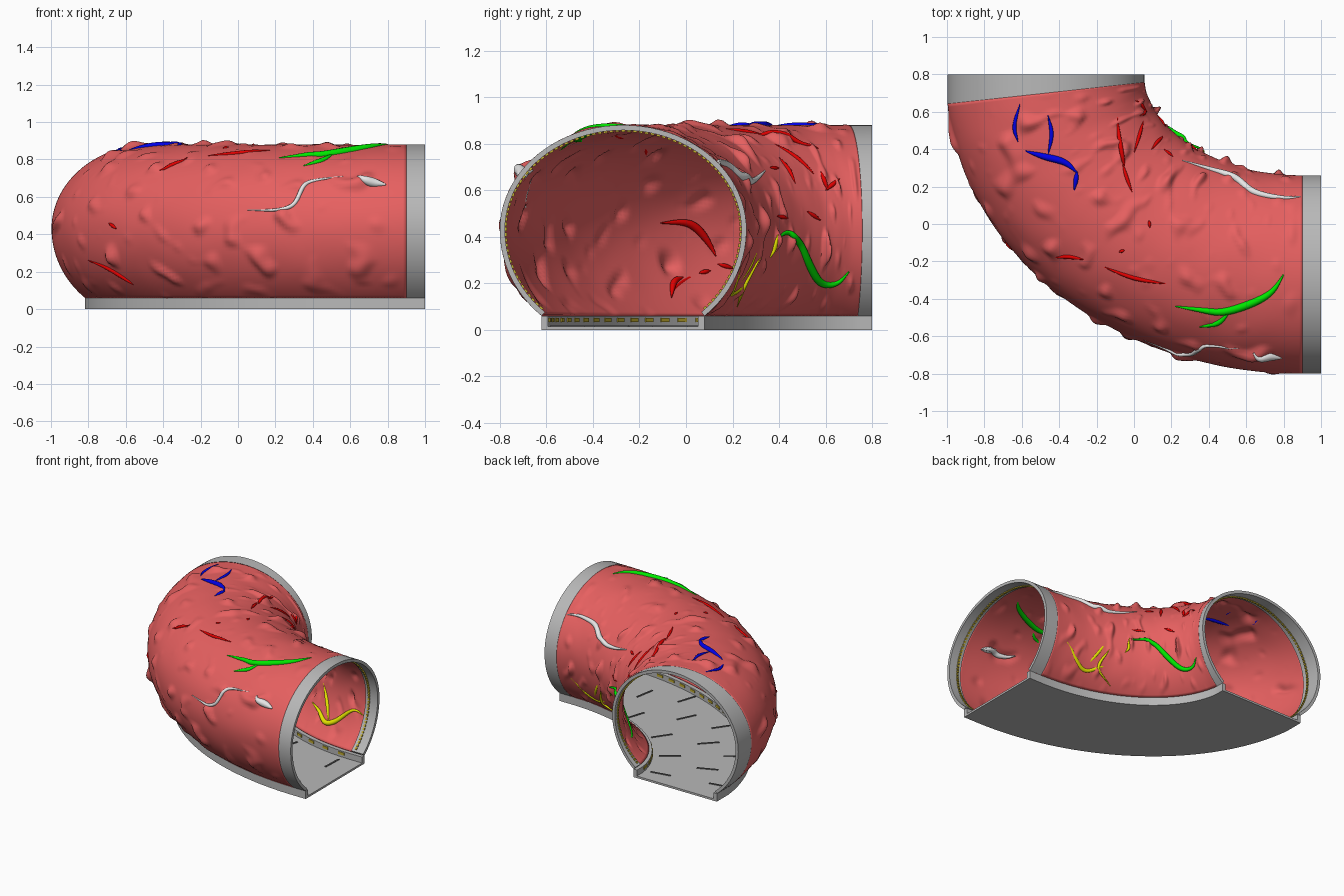
import bpy, bmesh, math
from mathutils import Vector, Matrix, noise
from mathutils.bvhtree import BVHTree

if "Cube" in bpy.data.objects:
    bpy.data.objects.remove(bpy.data.objects["Cube"])


def material(name, r, g, b):
    m = bpy.data.materials.new(name)
    m.diffuse_color = (r, g, b, 1)
    m.use_nodes = True
    m.node_tree.nodes["Principled BSDF"].inputs["Base Color"].default_value = m.diffuse_color
    return m


FLESH = material("flesh", 0.80, 0.118, 0.118)
GREY = material("grey", 0.48, 0.48, 0.48)
DARK = material("dark_grey", 0.13, 0.13, 0.13)
LAMP = material("lamp_amber", 0.55, 0.42, 0.03)
RED = material("deep_red", 0.75, 0.0, 0.0)
BLUE = material("blue", 0.0, 0.0, 0.80)
GREEN = material("green", 0.0, 0.80, 0.0)
WHITE = material("white", 0.80, 0.80, 0.80)
YELLOW = material("yellow", 0.80, 0.80, 0.0)

# Centre line of the tunnel
P = [Vector(p) for p in ((0.9, -0.27), (0.18, -0.27), (-0.41, 0.15), (-0.47, 0.70))]


def frame(t):
    u = 1 - t
    c = P[0]*u**3 + P[1]*3*u*u*t + P[2]*3*u*t*t + P[3]*t**3
    d = ((P[1]-P[0])*u*u + (P[2]-P[1])*2*u*t + (P[3]-P[2])*t*t).normalized()
    return c, d


def at(t, off, z):
    """Point beside the centre line; positive offset is the inner bend."""
    c, d = frame(t)
    return Vector((c.x + d.y*off, c.y - d.x*off, z))


def mouth(side, off, z, k):
    """Point in an end collar, k = 0 at the flesh, 1 at the open face."""
    p = at(side, off, z)
    if side == 0:
        p.x += 0.1*k
    else:
        p.y += (0.8 - p.y)*k
    return p


PHI = math.asin(0.37/0.493)


def arch(f, inset=0.0):
    """Arch section, f = 0..1 from the inner foot over the top to the outer foot."""
    a = -PHI + f*(math.pi + 2*PHI)
    rz = 0.45 if math.sin(a) > 0 else 0.493
    return (0.53-inset)*math.cos(a), 0.43 + (rz-inset)*math.sin(a)


def make(name, verts, faces, mat):
    me = bpy.data.meshes.new(name)
    me.from_pydata(verts, [], faces)
    bm = bmesh.new()
    bm.from_mesh(me)
    bmesh.ops.recalc_face_normals(bm, faces=bm.faces)
    bm.to_mesh(me)
    bm.free()
    me.materials.append(mat)
    ob = bpy.data.objects.new(name, me)
    bpy.context.collection.objects.link(ob)
    bpy.ops.object.select_all(action='DESELECT')
    ob.select_set(True)
    bpy.context.view_layer.objects.active = ob
    bpy.ops.object.shade_smooth_by_angle(angle=math.radians(50))
    return ob


def loft(rows, closed=False):
    """Vertices and faces joining equal rows of points."""
    n = len(rows[0])
    faces = [(i*n+j, i*n+(j+1) % n, (i+1)*n+(j+1) % n, (i+1)*n+j)
             for i in range(len(rows)-1) for j in range(n if closed else n-1)]
    if closed:
        faces += [tuple(range(n)), tuple((len(rows)-1)*n + j for j in range(n))]
    return [v for r in rows for v in r], faces


# Flesh tunnel with scattered round lumps
def lump(t, f):
    p = Vector((t*1.9, f*2.0, 0.3))
    h = max(0, noise.noise(p*9.5) - .18)**1.3*0.085 + noise.noise(p*6)*0.004
    return h*min(1, 12*t, 12*(1-t), 12*f+0.1, 12*(1-f)+0.1)


NS, NA = 150, 130
rows = []
for i in range(NS+1):
    row = []
    for j in range(NA+1):
        t, f = i/NS, j/NA
        off, z = arch(f, -lump(t, f))
        row.append(at(t, off, z))
    rows.append(row)
verts, faces = loft(rows)
tunnel = make("tunnel_wall", verts, faces, FLESH)
shell = tunnel.modifiers.new("thickness", 'SOLIDIFY')
shell.thickness, shell.offset = 0.01, -1
tree = BVHTree.FromPolygons(verts, faces)

# Grey end collars
N = 64
for side, name in ((0, "right_collar"), (1, "back_collar")):
    rows = []
    for j in range(N+1):
        (o, z), (o2, z2) = arch(j/N), arch(j/N, 0.022)
        rows.append([mouth(side, o, z, 0), mouth(side, o, z, 1),
                     mouth(side, o2, z2, 1), mouth(side, o2, z2, 0)])
    make(name, *loft(rows, True), GREY)

# Floor with a raised kerb on both sides
U = [(-.35, 0), (.35, 0), (.35, .06), (.322, .06), (.322, .015),
     (-.322, .015), (-.322, .06), (-.35, .06)]
rows = [[mouth(0, o, z, 1) for o, z in U]]
rows += [[at(i/60, o, z) for o, z in U] for i in range(61)]
rows += [[mouth(1, o, z, 1) for o, z in U]]
make("floor", *loft(rows, True), GREY)


def boxes(name, items, mat):
    """items: centre, long axis, cross axis, sizes."""
    bm = bmesh.new()
    for c, a, b, s in items:
        a, b = a.normalized(), b.normalized()
        m = Matrix((a, b, a.cross(b))).transposed().to_4x4()
        bmesh.ops.create_cube(bm, size=1, matrix=Matrix.Translation(c) @ m @ Matrix.Diagonal((*s, 1)))
    bmesh.ops.recalc_face_normals(bm, faces=bm.faces)
    me = bpy.data.meshes.new(name)
    bm.to_mesh(me)
    bm.free()
    me.materials.append(mat)
    bpy.context.collection.objects.link(bpy.data.objects.new(name, me))


# Kerb lamps, floor slots and collar lamps
UP = Vector((0, 0, 1))
lamps, slots = [], []
for off, n in ((-.321, 22), (.321, 12)):
    for i in range(n):
        t = (i+.5)/n
        lamps.append((at(t, off, .042), frame(t)[1].to_3d(), UP, (.05, .018, .008)))
for i in range(9):
    t = (i+.3)/8.6
    for off in ((-.08,) if i % 2 else (-.24, .2)):
        slots.append((at(t, off, .0125), frame(t)[1].to_3d(), UP, (.012, .015, .15)))
boxes("kerb_lamps", lamps, LAMP)
boxes("floor_slots", slots, DARK)
rim = []
for side in (0, 1):
    for j in range(1, 96):
        f = j/96
        p, q = (mouth(side, *arch(f+e, .025), .3) for e in (-.003, .003))
        axis = mouth(side, 0, 0, 1) - mouth(side, 0, 0, 0)
        rim.append(((p+q)/2, q-p, axis, (.016, .014, .010)))
boxes("collar_lamps", rim, LAMP)

# Branching vessels, projected on the wall from a view direction
VIEWS = {
    "top": (lambda a, b: Vector((a, b, 2)), Vector((0, 0, -1))),
    "front": (lambda a, b: Vector((a, -2, b)), Vector((0, 1, 0))),
    "back": (lambda a, b: Vector((a, 2, b)), Vector((0, -1, 0))),
    "right": (lambda a, b: Vector((2, a, b)), Vector((-1, 0, 0))),
}


def vessel(name, mat, view, radius, *pts, lift=0.0):
    """Tapered tube; lift moves it off the wall towards the viewer."""
    origin, ray = VIEWS[view]
    ctrl = [Vector(p) for p in pts]
    ctrl = [2*ctrl[0]-ctrl[1]] + ctrl + [2*ctrl[-1]-ctrl[-2]]
    path = []
    for k in range(1, len(ctrl)-2):
        a, b, c, d = ctrl[k-1:k+3]
        for s in range(8):
            u = s/8
            path.append(.5*(2*b + (c-a)*u + (2*a-5*b+4*c-d)*u*u + (3*b-a-3*c+d)*u**3))
    path.append(ctrl[-2])
    hits = []
    for p in path:
        h, n, _, _ = tree.ray_cast(origin(*p), ray)
        if h:
            hits.append(h + n*(lift if n.dot(ray) < 0 else -lift))
    last = len(hits)-1
    for _ in range(5):
        hits = [hits[0]] + [(hits[i-1]+hits[i]*2+hits[i+1])/4 for i in range(1, last)] + [hits[-1]]
    rows = []
    for i, h in enumerate(hits):
        d = (hits[min(i+1, last)] - hits[max(i-1, 0)]).normalized()
        x = d.orthogonal().normalized() if i == 0 else (x - d*x.dot(d)).normalized()
        y = d.cross(x)
        r = radius*(.15 + .85*math.sin(math.pi*i/last))
        rows.append([h + (x*math.cos(q*math.pi/5) + y*math.sin(q*math.pi/5))*r for q in range(10)])
    make(name, *loft(rows, True), mat)


vessel("blue_vessel_1", BLUE, "top", .011, (-.61, .64), (-.64, .52), (-.62, .44))
vessel("blue_vessel_2", BLUE, "top", .011, (-.46, .58), (-.44, .48), (-.46, .37))
vessel("blue_vessel_3", BLUE, "top", .019, (-.58, .39), (-.48, .36), (-.37, .33), (-.30, .27))
vessel("blue_vessel_4", BLUE, "top", .013, (-.305, .28), (-.31, .24), (-.32, .18))
vessel("green_vessel_1", GREEN, "top", .022, (.22, -.44), (.36, -.46), (.48, -.47), (.64, -.42), (.74, -.36), (.80, -.27))
vessel("green_vessel_2", GREEN, "top", .014, (.35, -.55), (.45, -.53), (.51, -.47))
vessel("green_vessel_3", GREEN, "right", .018, (.39, .39), (.44, .42), (.49, .37), (.53, .28), (.58, .20), (.65, .20), (.70, .25))
vessel("white_vessel_1", WHITE, "top", .019, (.26, .34), (.42, .29), (.54, .25), (.64, .17), (.80, .14), (.92, .15))
vessel("white_vessel_2", WHITE, "front", .012, (.05, .53), (.20, .53), (.30, .56), (.35, .66), (.42, .69), (.56, .71))
vessel("white_node", WHITE, "front", .026, (.64, .71), (.71, .68), (.79, .665))
vessel("white_vessel_3", WHITE, "front", .02, (.50, .70), (.60, .68), (.68, .69), (.78, .665), lift=-.022)
vessel("yellow_vessel_1", YELLOW, "back", .018, (.92, .27), (.80, .29), (.70, .20), (.60, .15), (.50, .20), (.42, .22), lift=-.012)
vessel("yellow_vessel_2", YELLOW, "back", .014, (.62, .16), (.56, .27), (.50, .38), lift=-.009)
vessel("yellow_vessel_3", YELLOW, "right", .010, (.22, .10), (.26, .21), (.32, .31))
vessel("yellow_vessel_4", YELLOW, "right", .010, (.36, .31), (.38, .35), (.395, .41))
RED_PATHS = [
    ("top", .012, (-.09, .57), (-.08, .47), (-.06, .35), (-.05, .31)),
    ("top", .010, (-.06, .32), (-.04, .25), (-.01, .17)),
    ("top", .010, (.05, .55), (.03, .48), (0, .38)),
    ("top", .012, (-.42, -.18), (-.35, -.175), (-.27, -.19)),
    ("top", .012, (-.16, -.23), (0, -.29), (.17, -.32)),
    ("top", .009, (.16, .40), (.21, .36)),
    ("top", .009, (.08, .02), (.085, -.02)),
    ("top", .009, (-.08, -.15), (-.05, -.14)),
    ("front", .012, (-.80, .26), (-.70, .22), (-.60, .16), (-.56, .13)),
    ("front", .010, (-.69, .46), (-.65, .43)),
    ("right", .010, (.40, .74), (.44, .69), (.47, .63)),
    ("right", .010, (.58, .68), (.61, .60)),
    ("right", .010, (.60, .60), (.66, .65)),
    ("right", .009, (.39, .49), (.44, .48)),
    ("right", .009, (.52, .51), (.58, .47)),
]
for i, path in enumerate(RED_PATHS):
    vessel(f"red_vessel_{i+1}", RED, *path)
# Red vessels on the inside of the outer wall
vessel("inner_red_vessel_1", RED, "right", .018, (-.12, .46), (0, .46), (.07, .40), (.12, .31), lift=.018)
vessel("inner_red_vessel_2", RED, "right", .014, (-.07, .13), (-.06, .20), (-.02, .22), lift=.015)
vessel("inner_red_vessel_3", RED, "right", .010, (.05, .24), (.10, .25), lift=.012)
vessel("inner_red_vessel_4", RED, "right", .010, (.13, .28), (.20, .26), lift=.012)
